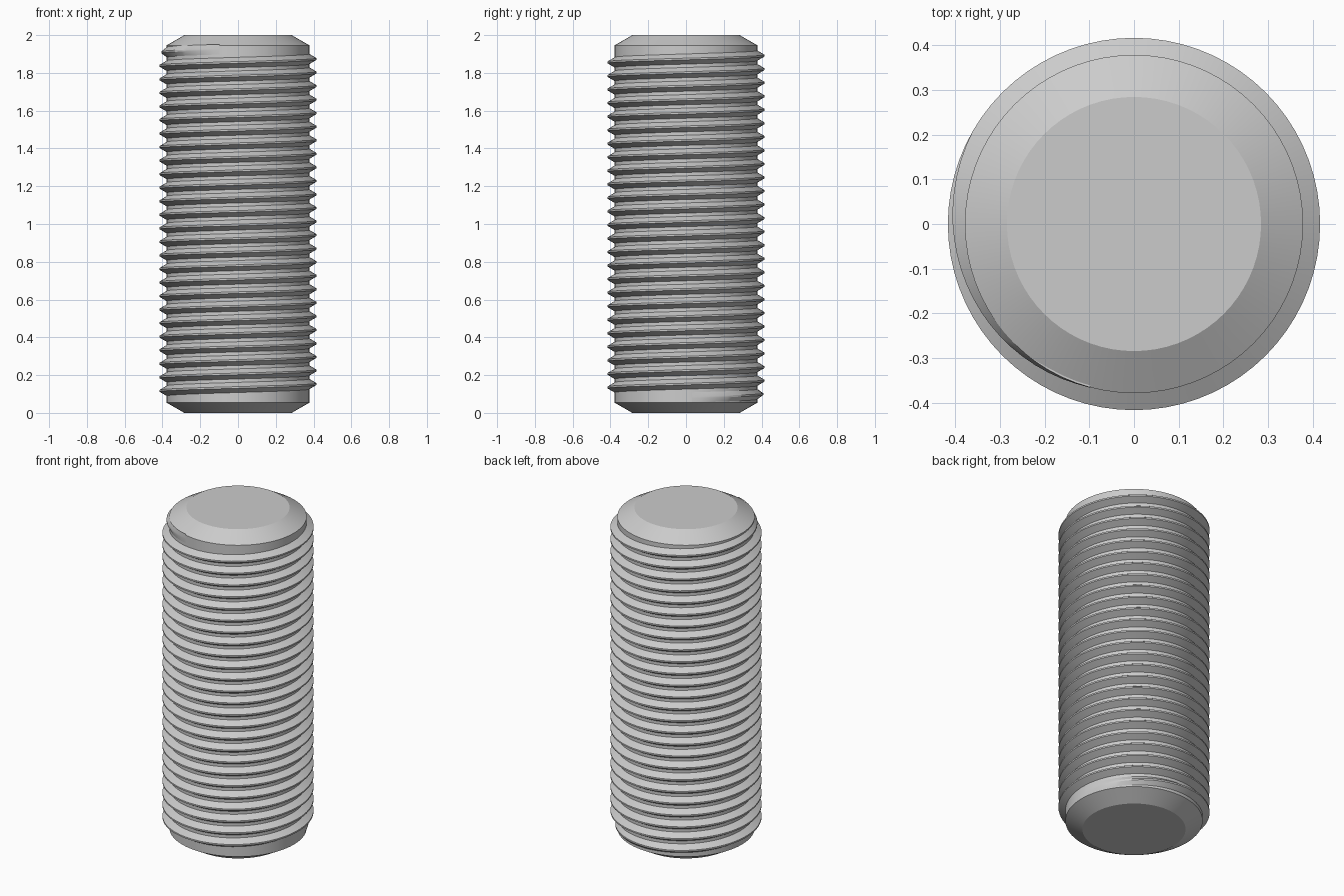
import bpy, bmesh
from math import sin, cos, pi, radians

if "Cube" in bpy.data.objects:
    bpy.data.objects.remove(bpy.data.objects["Cube"])

CORE, CREST, CAP = 0.378, 0.416, 0.284   # radii of the core, the crest and the end faces
HEIGHT, CHAMFER = 2.0, 0.054
PITCH, CREST_Z = 0.0717, 0.081           # crest height where the helix crosses +x
START, END, FADE = radians(5), radians(25 * 360 + 255), radians(105)
STEPS = 72                               # segments per turn

steel = bpy.data.materials.new("grey steel")
steel.use_nodes = True
colour = (0.6, 0.6, 0.6, 1)
steel.diffuse_color = colour
steel.node_tree.nodes["Principled BSDF"].inputs["Base Color"].default_value = colour


def make_object(name, bm):
    bmesh.ops.recalc_face_normals(bm, faces=bm.faces)
    mesh = bpy.data.meshes.new(name)
    bm.to_mesh(mesh)
    bm.free()
    mesh.materials.append(steel)
    obj = bpy.data.objects.new(name, mesh)
    bpy.context.collection.objects.link(obj)
    bpy.ops.object.select_all(action="DESELECT")
    obj.select_set(True)
    bpy.context.view_layer.objects.active = obj
    bpy.ops.object.shade_smooth_by_angle(angle=radians(25))
    return obj


def skin(rings, closed=True):
    """Bridge a list of closed vertex rings and cap both ends."""
    bm = bmesh.new()
    rows = [[bm.verts.new(p) for p in ring] for ring in rings]
    for a, b in zip(rows, rows[1:]):
        for i in range(len(a)):
            j = (i + 1) % len(a)
            bm.faces.new((a[i], a[j], b[j], b[i]))
    bm.faces.new(rows[0])
    bm.faces.new(rows[-1])
    return bm


# Core: a cylinder chamfered at both ends
profile = [(CAP, 0), (CORE, CHAMFER), (CORE, HEIGHT - CHAMFER), (CAP, HEIGHT)]
angles = [2 * pi * i / STEPS for i in range(STEPS)]
make_object("rod_core", skin([[(r * cos(a), r * sin(a), z) for a in angles]
                              for r, z in profile]))

# Thread: a flat-topped ridge swept up a helix, fading out at both ends
count = round((END - START) / (2 * pi) * STEPS)
crest_half, root_half, sink = PITCH / 16, PITCH * 3 / 8, 0.004
rings = []
for k in range(count + 1):
    a = START + (END - START) * k / count
    fade = max(0.02, min(1, (a - START) / FADE, (END - a) / FADE))
    tip = CORE + (CREST - CORE) * fade
    z = CREST_Z + PITCH * a / (2 * pi)
    section = [(CORE, -root_half), (tip, -crest_half), (tip, crest_half),
               (CORE, root_half), (CORE - sink, root_half), (CORE - sink, -root_half)]
    rings.append([(r * cos(a), r * sin(a), z + dz) for r, dz in section])
make_object("helical_thread", skin(rings))
